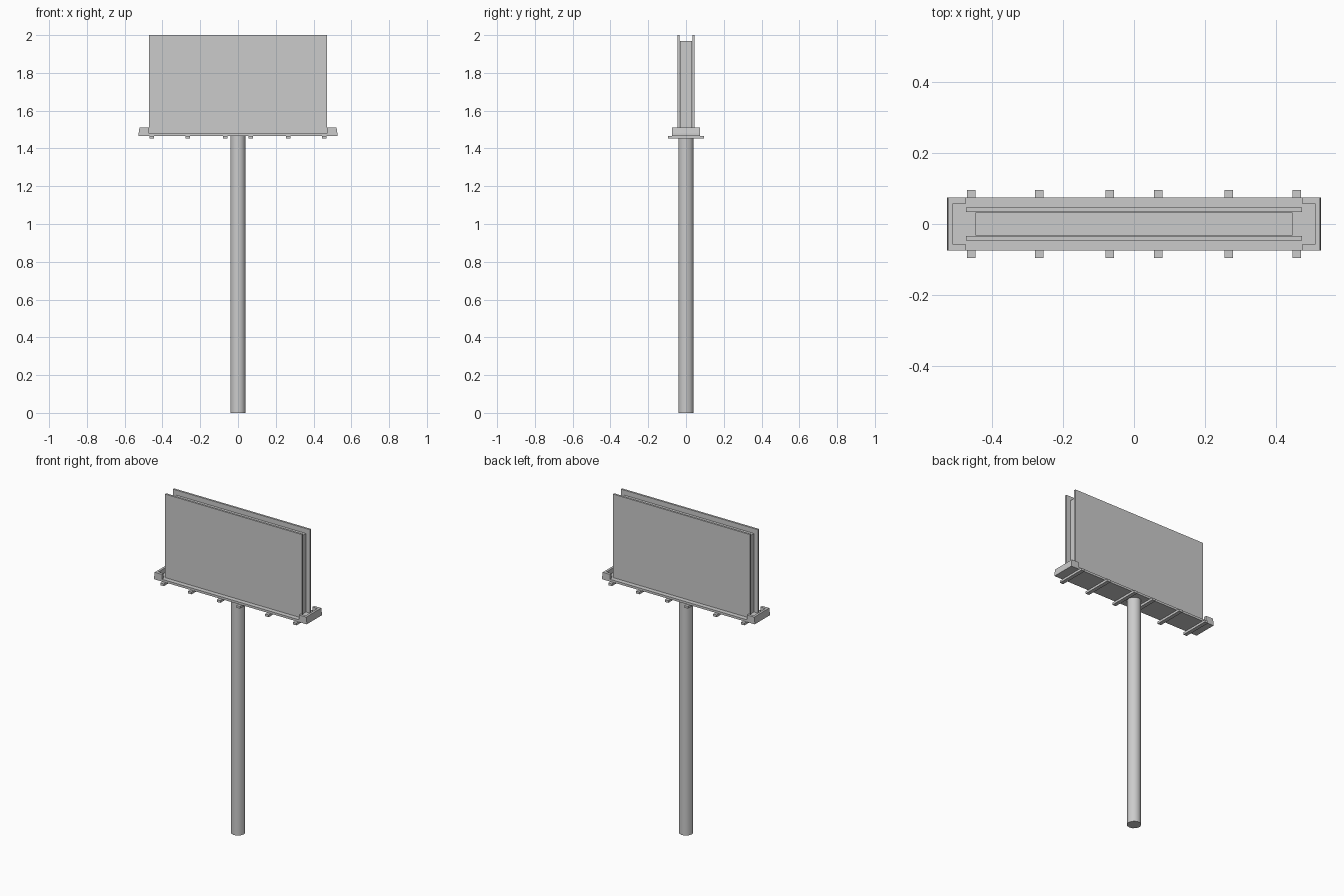
import bpy, bmesh
from mathutils import Vector

old = bpy.data.objects.get("Cube")
if old:
    bpy.data.objects.remove(old, do_unlink=True)

# Single painted steel grey
GREY = (0.6, 0.6, 0.6, 1)
steel = bpy.data.materials.new("steel_grey")
steel.use_nodes = True
steel.diffuse_color = GREY
steel.node_tree.nodes["Principled BSDF"].inputs["Base Color"].default_value = GREY


def finish(name, bm):
    bmesh.ops.recalc_face_normals(bm, faces=bm.faces)
    mesh = bpy.data.meshes.new(name)
    bm.to_mesh(mesh)
    bm.free()
    mesh.materials.append(steel)
    obj = bpy.data.objects.new(name, mesh)
    bpy.context.collection.objects.link(obj)
    return obj


def box(name, low, high):
    low, high = Vector(low), Vector(high)
    bm = bmesh.new()
    bmesh.ops.create_cube(bm, size=1)
    for v in bm.verts:
        v.co = (low + high) / 2 + v.co * (high - low)
    return finish(name, bm)


def prism(name, outline, bottom, top):
    bm = bmesh.new()
    face = bm.faces.new([bm.verts.new((x, y, bottom)) for x, y in outline])
    walls = bmesh.ops.extrude_face_region(bm, geom=[face])
    for v in walls["geom"]:
        if isinstance(v, bmesh.types.BMVert):
            v.co.z = top
    return finish(name, bm)


# Levels and half sizes
JOIST, DECK, FLOOR, RAIL, TOP = 1.452, 1.466, 1.48, 1.51, 2.0
DECK_X, DECK_Y = 0.526, 0.0745
PANEL_X = 0.472

# Round post
bm = bmesh.new()
bmesh.ops.create_cone(bm, cap_ends=True, segments=12, radius1=0.041,
                      radius2=0.041, depth=DECK)
bmesh.ops.translate(bm, verts=bm.verts, vec=(0, 0, DECK / 2))
post = finish("post", bm)
bpy.context.view_layer.objects.active = post
post.select_set(True)
bpy.ops.object.shade_smooth_by_angle()
post.select_set(False)

# Walkway deck and the joists under it
box("deck", (-DECK_X, -DECK_Y, DECK), (DECK_X, DECK_Y, FLOOR))
for x in (-0.457, -0.266, -0.0675, 0.0675, 0.266, 0.457):
    box("joist", (x - 0.012, -0.095, JOIST), (x + 0.012, 0.095, DECK))

# C-shaped kerbs at both deck ends, outer faces leaning slightly inwards
INNER_X, INNER_Y = 0.508, 0.057
for side, label in ((1, "left"), (-1, "right")):
    half = [(PANEL_X, INNER_Y), (PANEL_X, DECK_Y), (DECK_X, DECK_Y)]
    outline = [(INNER_X, INNER_Y)] + half
    outline += [(x, -y) for x, y in reversed(outline)]
    kerb = prism(label + "_end_kerb", [(side * x, y) for x, y in outline],
                 FLOOR, RAIL)
    for v in kerb.data.vertices:
        if abs(v.co.x) > 0.52 and v.co.z > 1.5:
            v.co.x -= side * 0.004

# Two display panels around a lower core
for side, label in ((-1, "front"), (1, "back")):
    ys = sorted((side * 0.0335, side * 0.046))
    box(label + "_panel", (-PANEL_X, ys[0], FLOOR), (PANEL_X, ys[1], TOP))
box("panel_core", (-0.445, -0.032, FLOOR), (0.445, 0.032, 1.97))
